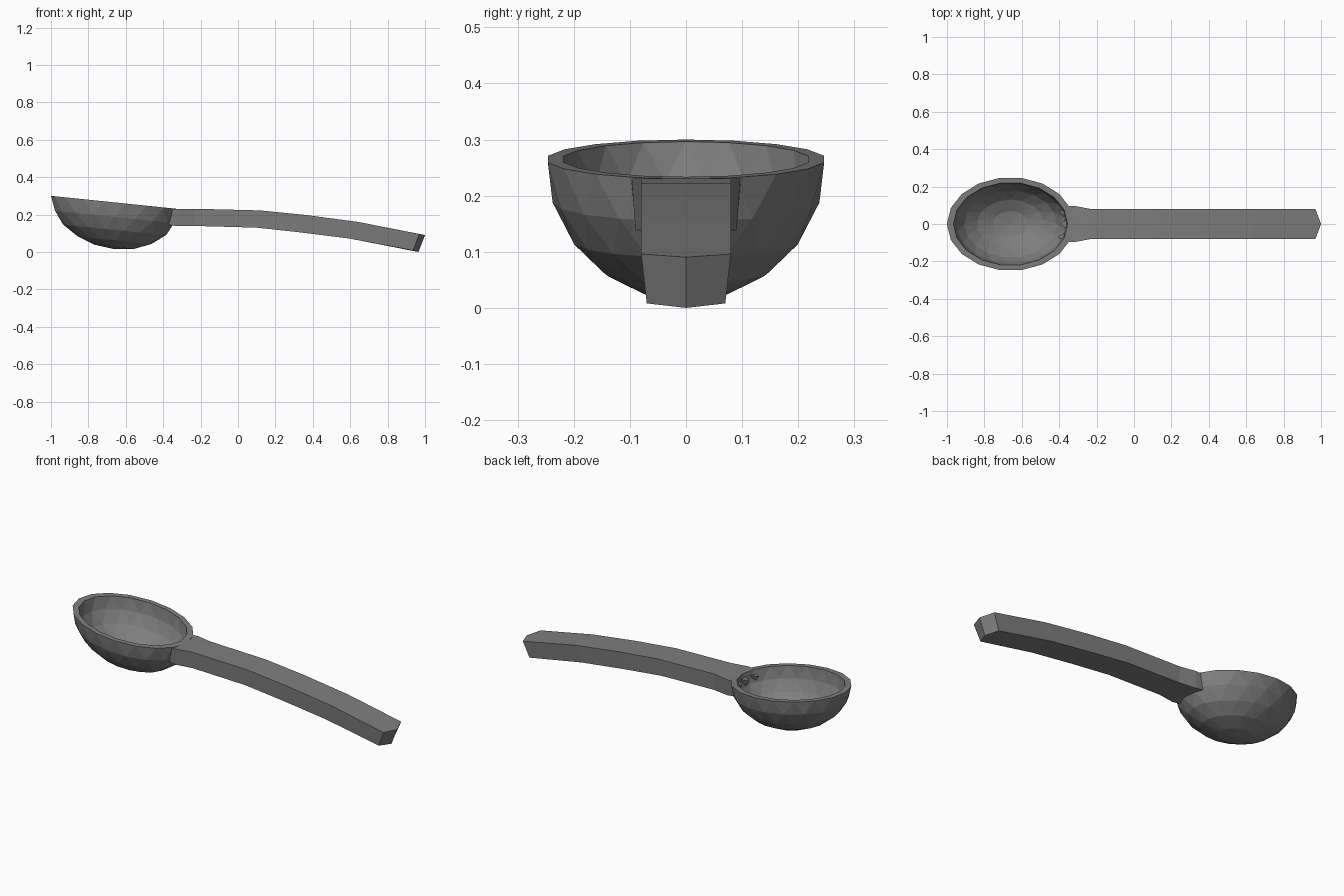
import bpy, bmesh, math

if "Cube" in bpy.data.objects:
    bpy.data.objects.remove(bpy.data.objects["Cube"])

mat = bpy.data.materials.new("dark grey")
mat.diffuse_color = (0.21, 0.21, 0.21, 1)
mat.use_nodes = True
mat.node_tree.nodes["Principled BSDF"].inputs["Base Color"].default_value = mat.diffuse_color

CX, RIM_Z, TILT = -0.66, 0.265, -0.103


def finish(bm, name):
    bmesh.ops.recalc_face_normals(bm, faces=bm.faces)
    me = bpy.data.meshes.new(name)
    bm.to_mesh(me)
    bm.free()
    me.materials.append(mat)
    ob = bpy.data.objects.new(name, me)
    bpy.context.collection.objects.link(ob)
    return ob


def bridge(bm, r1, r2):
    n = len(r1)
    for i in range(n):
        j = (i + 1) % n
        bm.faces.new((r1[i], r1[j], r2[j], r2[i]))


# bowl: outer and inner half ellipsoids joined at a tilted rim
def shell(bm, a, b, d, seg=18, rings=5):
    loops = []
    for k in range(rings):
        t = math.radians(90) * k / rings
        loop = []
        for i in range(seg):
            u = 2 * math.pi * (i + (0.5 if k % 2 else 0)) / seg if k else 2 * math.pi * i / seg
            x = a * math.cos(t) * math.cos(u)
            y = b * math.cos(t) * math.sin(u)
            loop.append(bm.verts.new((CX + x, y, RIM_Z + TILT * x - d * math.sin(t))))
        loops.append(loop)
    for k in range(rings - 1):
        p, q = loops[k], loops[k + 1]
        for i in range(seg):
            j = (i + 1) % seg
            if k % 2 == 0:      # staggered rings joined by triangles
                bm.faces.new((p[i], p[j], q[i]))
                bm.faces.new((p[j], q[j], q[i]))
            else:
                bm.faces.new((p[i], q[j], q[i]))
                bm.faces.new((p[i], p[j], q[j]))
    tip = bm.verts.new((CX, 0, RIM_Z - d))
    for i in range(seg):
        bm.faces.new((loops[-1][i], loops[-1][(i + 1) % seg], tip))
    return loops[0]


bm = bmesh.new()
bridge(bm, shell(bm, 0.34, 0.25, 0.25), shell(bm, 0.305, 0.222, 0.222))
finish(bm, "bowl")

# handle: six-sided section swept along a drooping curve
# top x, top z, bottom x, bottom z, half width top, half width bottom, centre push in x
sections = [
    (-0.375, 0.228, -0.37, 0.145, 0.098, 0.09, 0.02),
    (-0.32, 0.231, -0.325, 0.138, 0.097, 0.09, 0),
    (-0.23, 0.231, -0.23, 0.139, 0.08, 0.077, 0),
    (0.12, 0.222, 0.10, 0.130, 0.08, 0.076, 0),
    (0.36, 0.198, 0.33, 0.105, 0.08, 0.075, 0),
    (0.64, 0.161, 0.60, 0.071, 0.08, 0.074, 0),
    (0.97, 0.096, 0.935, 0.008, 0.08, 0.07, 0.03),
]
bm = bmesh.new()
rings = []
for tx, tz, bx, bz, wt, wb, push in sections:
    dz = -0.008 if push == 0.03 else 0
    pts = [(tx, -wt, tz), (tx + push, 0, tz + dz * 0.7), (tx, wt, tz),
           (bx, wb, bz), (bx + push, 0, bz + dz), (bx, -wb, bz)]
    rings.append([bm.verts.new(p) for p in pts])
for r1, r2 in zip(rings, rings[1:]):
    bridge(bm, r1, r2)
for r in (rings[0], rings[-1]):
    bm.faces.new((r[0], r[1], r[4], r[5]))
    bm.faces.new((r[1], r[2], r[3], r[4]))
finish(bm, "handle")

# small rough spurs where the handle root breaks through the bowl wall
for n, (y, reach) in enumerate([(-0.065, 0.41), (0.0, 0.395), (0.06, 0.40)]):
    bm = bmesh.new()
    base = [bm.verts.new(p) for p in ((-0.35, y - 0.03, 0.215), (-0.35, y + 0.03, 0.215),
                                      (-0.36, y, 0.15))]
    tip = bm.verts.new((-reach, y * 1.1, 0.205))
    bm.faces.new(base)
    for i in range(3):
        bm.faces.new((base[i], base[(i + 1) % 3], tip))
    finish(bm, "handle_root_spur_%d" % n)
